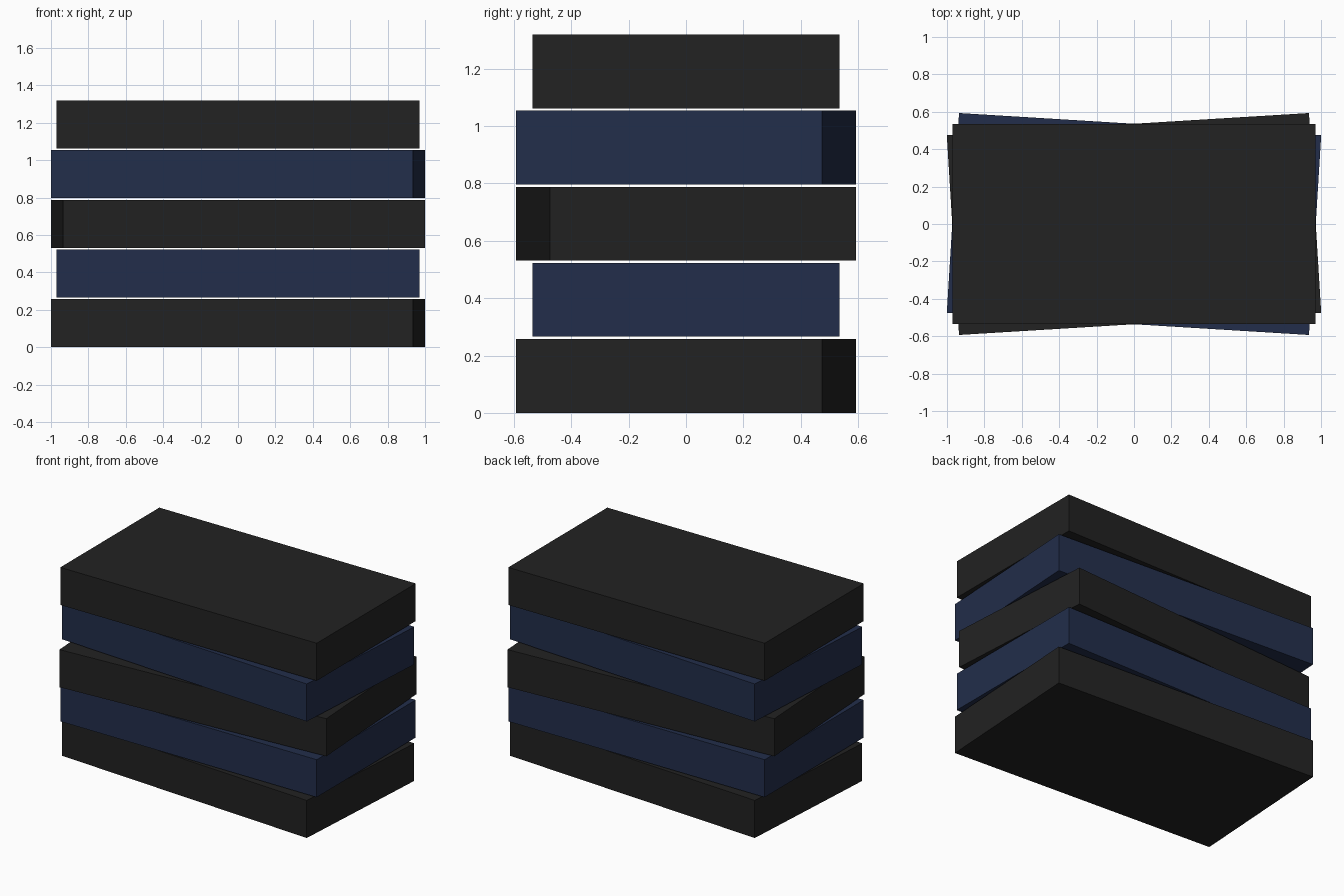
import bpy
import math

cube = bpy.data.objects.get("Cube")
if cube:
    bpy.data.objects.remove(cube, do_unlink=True)


def make_material(name, colour):
    mat = bpy.data.materials.new(name)
    mat.use_nodes = True
    mat.diffuse_color = (*colour, 1)
    mat.node_tree.nodes["Principled BSDF"].inputs["Base Color"].default_value = (*colour, 1)
    return mat


charcoal = make_material("charcoal", (0.016, 0.016, 0.016))
navy = make_material("navy", (0.016, 0.027, 0.07))

WIDTH, DEPTH, HEIGHT = 1.94, 1.07, 0.257
PITCH = 0.2655  # slab height plus the thin gap above it
TWIST = math.radians(3.5)


def slab(name, level, turn, mat):
    bpy.ops.mesh.primitive_cube_add(
        size=1, location=(0, 0, level * PITCH + HEIGHT / 2),
        rotation=(0, 0, turn * TWIST))
    obj = bpy.context.object
    obj.name = name
    obj.scale = (WIDTH, DEPTH, HEIGHT)
    bpy.ops.object.transform_apply(location=False, rotation=False, scale=True)
    obj.data.materials.append(mat)


# Stack of slabs, each turned a little, from the bottom up
layers = [
    ("bottom_slab", -1, charcoal),
    ("lower_slab", 0, navy),
    ("middle_slab", 1, charcoal),
    ("upper_slab", -1, navy),
    ("top_slab", 0, charcoal),
]
for level, (name, turn, mat) in enumerate(layers):
    slab(name, level, turn, mat)
